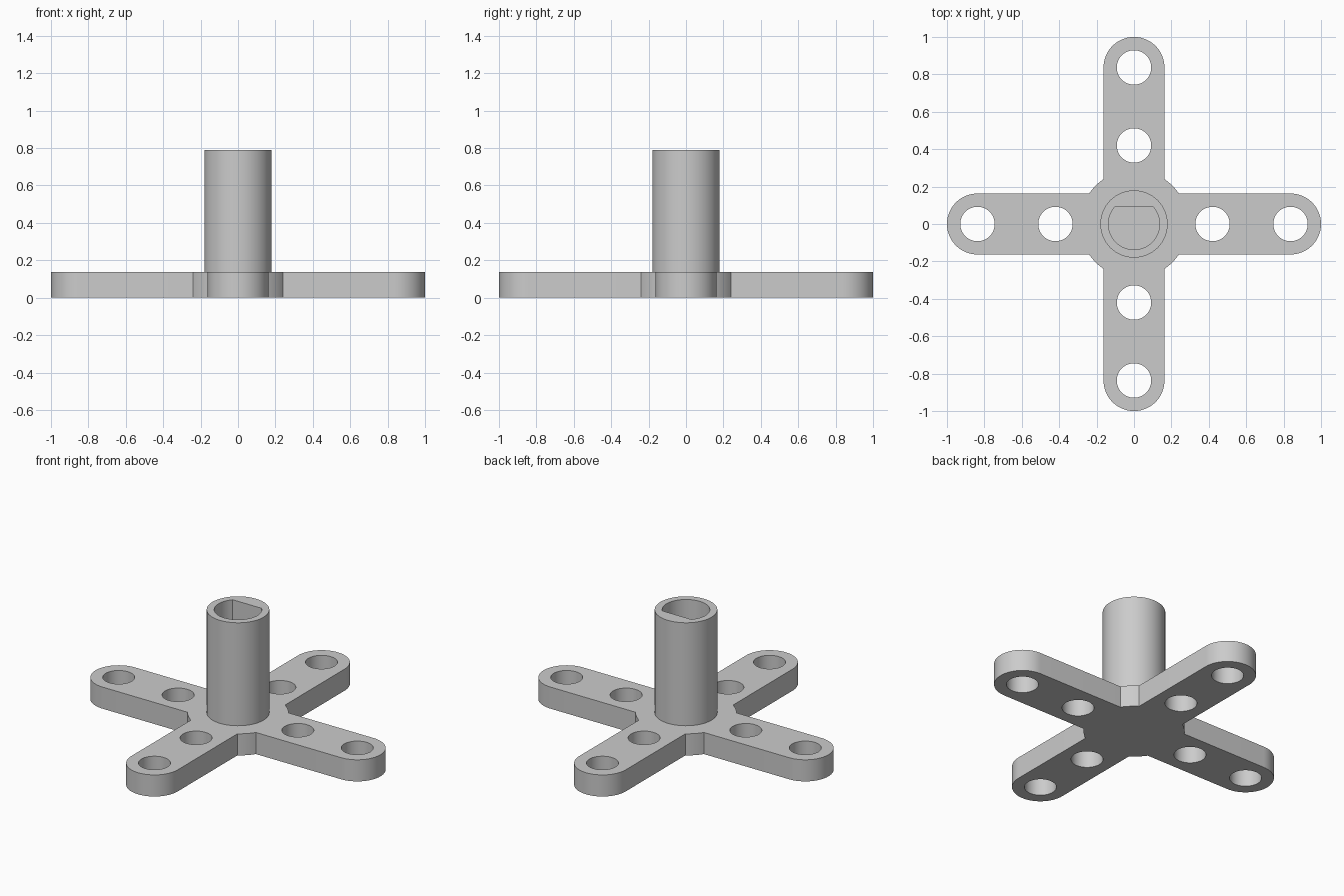
import bpy, bmesh
from math import sin, cos, pi, asin

old = bpy.data.objects.get("Cube")
if old:
    bpy.data.objects.remove(old, do_unlink=True)

PLATE_TOP, TUBE_TOP = 0.137, 0.79
ARM_R, HUB_R = 0.163, 0.29

grey = bpy.data.materials.new("plain grey")
grey.use_nodes = True
grey.diffuse_color = (0.6, 0.6, 0.6, 1)
grey.node_tree.nodes["Principled BSDF"].inputs["Base Color"].default_value = grey.diffuse_color


def arc(cx, cy, r, start, end, steps):
    """Points along an arc, both ends included."""
    angles = [start + (end - start) * i / steps for i in range(steps + 1)]
    return [(cx + r * cos(a), cy + r * sin(a)) for a in angles]


def circle(cx, cy, r, steps=64):
    return arc(cx, cy, r, 0, 2 * pi, steps)[:-1]


def prism(name, outlines, z0, z1):
    """Extrude closed outlines from z0 up to z1."""
    bm = bmesh.new()
    for outline in outlines:
        face = bm.faces.new([bm.verts.new((x, y, z0)) for x, y in outline])
        top = bmesh.ops.extrude_face_region(bm, geom=[face], use_keep_orig=True)
        verts = [v for v in top["geom"] if isinstance(v, bmesh.types.BMVert)]
        bmesh.ops.translate(bm, verts=verts, vec=(0, 0, z1 - z0))
    bmesh.ops.recalc_face_normals(bm, faces=bm.faces)
    mesh = bpy.data.meshes.new(name)
    bm.to_mesh(mesh)
    bm.free()
    mesh.materials.append(grey)
    obj = bpy.data.objects.new(name, mesh)
    bpy.context.collection.objects.link(obj)
    return obj


def combine(target, other, operation):
    """Apply a boolean and discard the second solid."""
    mod = target.modifiers.new(operation.lower(), "BOOLEAN")
    mod.operation, mod.solver, mod.object = operation, "EXACT", other
    bpy.context.view_layer.objects.active = target
    bpy.ops.object.modifier_apply(modifier=mod.name)
    bpy.data.objects.remove(other, do_unlink=True)


# Cross plate: one rounded arm and one hub corner, repeated four times
corner = asin(ARM_R / HUB_R)
quarter = arc(1 - ARM_R, 0, ARM_R, -pi / 2, pi / 2, 32)
quarter += arc(0, 0, HUB_R, corner, pi / 2 - corner, 8)
turns = [(1, 0), (0, 1), (-1, 0), (0, -1)]
outline = [(x * c - y * s, x * s + y * c) for c, s in turns for x, y in quarter]
mount = prism("cross_mount", [outline], 0, PLATE_TOP)

# Central tube
combine(mount, prism("tube", [circle(0, 0, 0.18)], PLATE_TOP / 2, TUBE_TOP), "UNION")

# Two screw holes in each arm
holes = [circle(c * d, s * d, 0.092, 48) for c, s in turns for d in (0.42, 0.837)]
combine(mount, prism("screw_holes", holes, -0.1, PLATE_TOP + 0.1), "DIFFERENCE")

# Blind D-shaped bore, flat towards the back
BORE_R = 0.137
flat = asin(0.092 / BORE_R)
bore = arc(0, 0, BORE_R, pi - flat, 2 * pi + flat, 48)
combine(mount, prism("bore", [bore], PLATE_TOP, TUBE_TOP + 0.1), "DIFFERENCE")

# Smooth round walls, sharp rims
bpy.ops.object.select_all(action="DESELECT")
mount.select_set(True)
bpy.context.view_layer.objects.active = mount
bpy.ops.object.shade_smooth_by_angle(angle=pi / 6)
